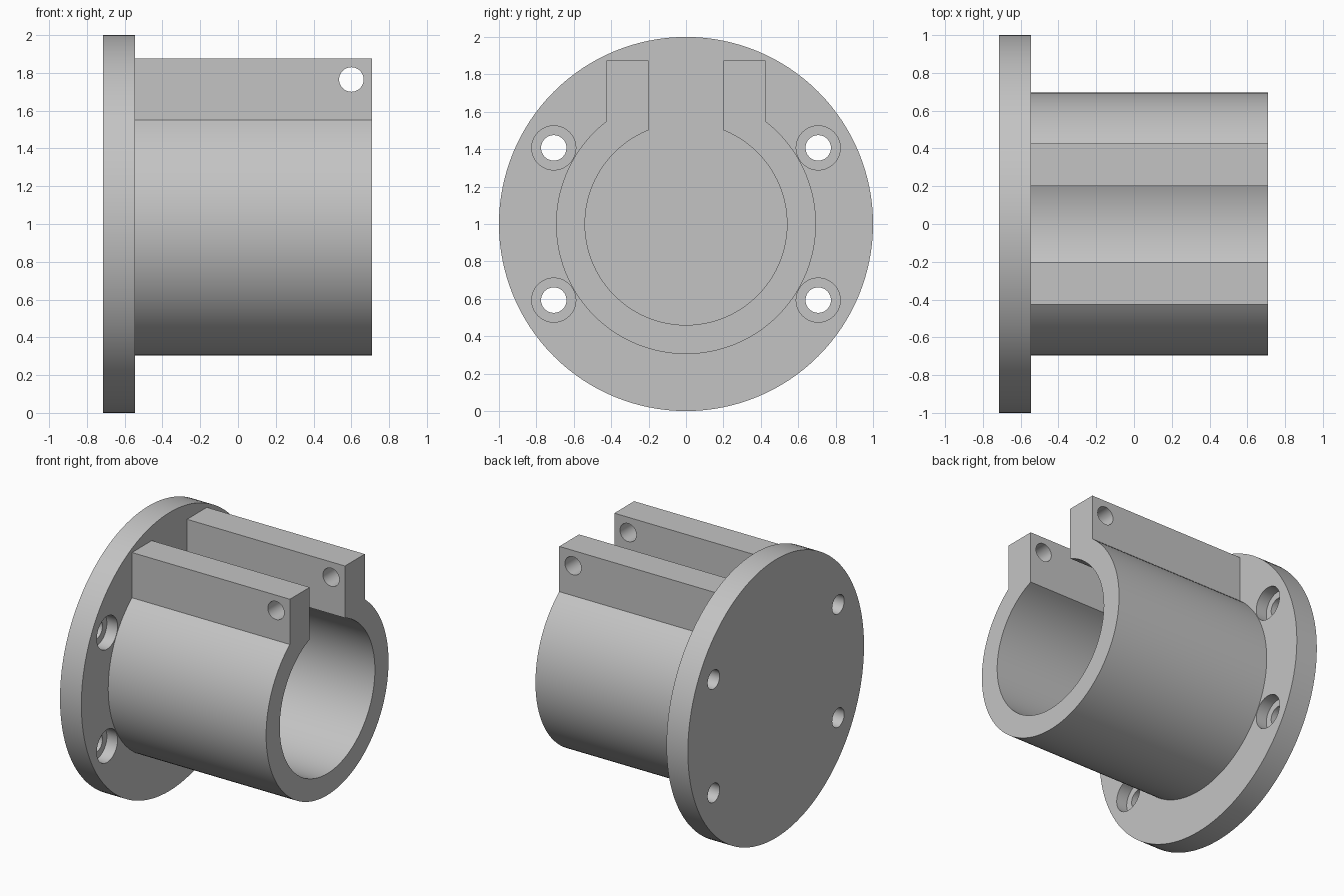
import bpy
import bmesh
from math import asin, cos, pi, radians, sin, sqrt
from mathutils import Vector

if "Cube" in bpy.data.objects:
    bpy.data.objects.remove(bpy.data.objects["Cube"])

CENTRE_Z = 1.0
BACK, FACE, TIP = -0.715, -0.545, 0.71      # flange back, flange face, tube end
OUTER, INNER = 0.695, 0.54                  # tube radii
EAR_IN, EAR_OUT, EAR_TOP = 0.2, 0.425, 1.875

grey = bpy.data.materials.new("plain grey")
grey.use_nodes = True
colour = (0.55, 0.55, 0.55, 1)
grey.diffuse_color = colour
grey.node_tree.nodes["Principled BSDF"].inputs["Base Color"].default_value = colour


def prism(name, points, sweep):
    """Extrude a closed planar outline along a vector."""
    bm = bmesh.new()
    face = bm.faces.new([bm.verts.new(p) for p in points])
    new = bmesh.ops.extrude_face_region(bm, geom=[face])["geom"]
    bmesh.ops.translate(bm, vec=Vector(sweep),
                        verts=[g for g in new if isinstance(g, bmesh.types.BMVert)])
    bmesh.ops.recalc_face_normals(bm, faces=bm.faces)
    mesh = bpy.data.meshes.new(name)
    bm.to_mesh(mesh)
    bm.free()
    mesh.materials.append(grey)
    obj = bpy.data.objects.new(name, mesh)
    bpy.context.collection.objects.link(obj)
    return obj


def arc(radius, start, end, steps):
    """Points (y, z) about the tube axis, angle measured from straight up."""
    angles = [start + (end - start) * i / steps for i in range(steps + 1)]
    return [(radius * sin(a), CENTRE_Z + radius * cos(a)) for a in angles]


def disc(name, y, z, radius, x0, x1, steps=48):
    ring = arc(radius, 0, 2 * pi, steps)[:-1]
    return prism(name, [(x0, y + p, z + q - CENTRE_Z) for p, q in ring], (x1 - x0, 0, 0))


def activate(obj):
    bpy.ops.object.select_all(action="DESELECT")
    obj.select_set(True)
    bpy.context.view_layer.objects.active = obj


def cut(obj, cutter):
    activate(obj)
    mod = obj.modifiers.new("hole", "BOOLEAN")
    mod.operation = "DIFFERENCE"
    mod.solver = "EXACT"
    mod.object = cutter
    bpy.ops.object.modifier_apply(modifier=mod.name)
    bpy.data.objects.remove(cutter)


# Round mounting flange with four counterbored screw holes
flange = disc("mounting_flange", 0, CENTRE_Z, 1.0, BACK, FACE, 128)
for side in (-1, 1):
    for level in (-1, 1):
        y, z = side * 0.707, CENTRE_Z + level * 0.407
        cut(flange, disc("counterbore_cutter", y, z, 0.118, FACE - 0.085, FACE + 0.1))
        cut(flange, disc("screw_cutter", y, z, 0.068, BACK - 0.1, FACE + 0.1))

# Split tube with two upright clamping ears, drawn as one outline
a_out, a_in = asin(EAR_OUT / OUTER), asin(EAR_IN / INNER)
outline = arc(OUTER, a_out, 2 * pi - a_out, 96)
outline += [(-EAR_OUT, EAR_TOP), (-EAR_IN, EAR_TOP)]
outline += arc(INNER, 2 * pi - a_in, a_in, 96)
outline += [(EAR_IN, EAR_TOP), (EAR_OUT, EAR_TOP)]
clamp = prism("split_clamp_tube", [(FACE, y, z) for y, z in outline], (TIP - FACE, 0, 0))

# Clamp bolt hole through both ears
ring = arc(0.065, 0, 2 * pi, 48)[:-1]
cut(clamp, prism("bolt_cutter",
                 [(0.6 + p, -0.6, 1.765 + q - CENTRE_Z) for p, q in ring], (0, 1.2, 0)))

for part in (flange, clamp):
    activate(part)
    bpy.ops.object.shade_smooth_by_angle(angle=radians(25))
